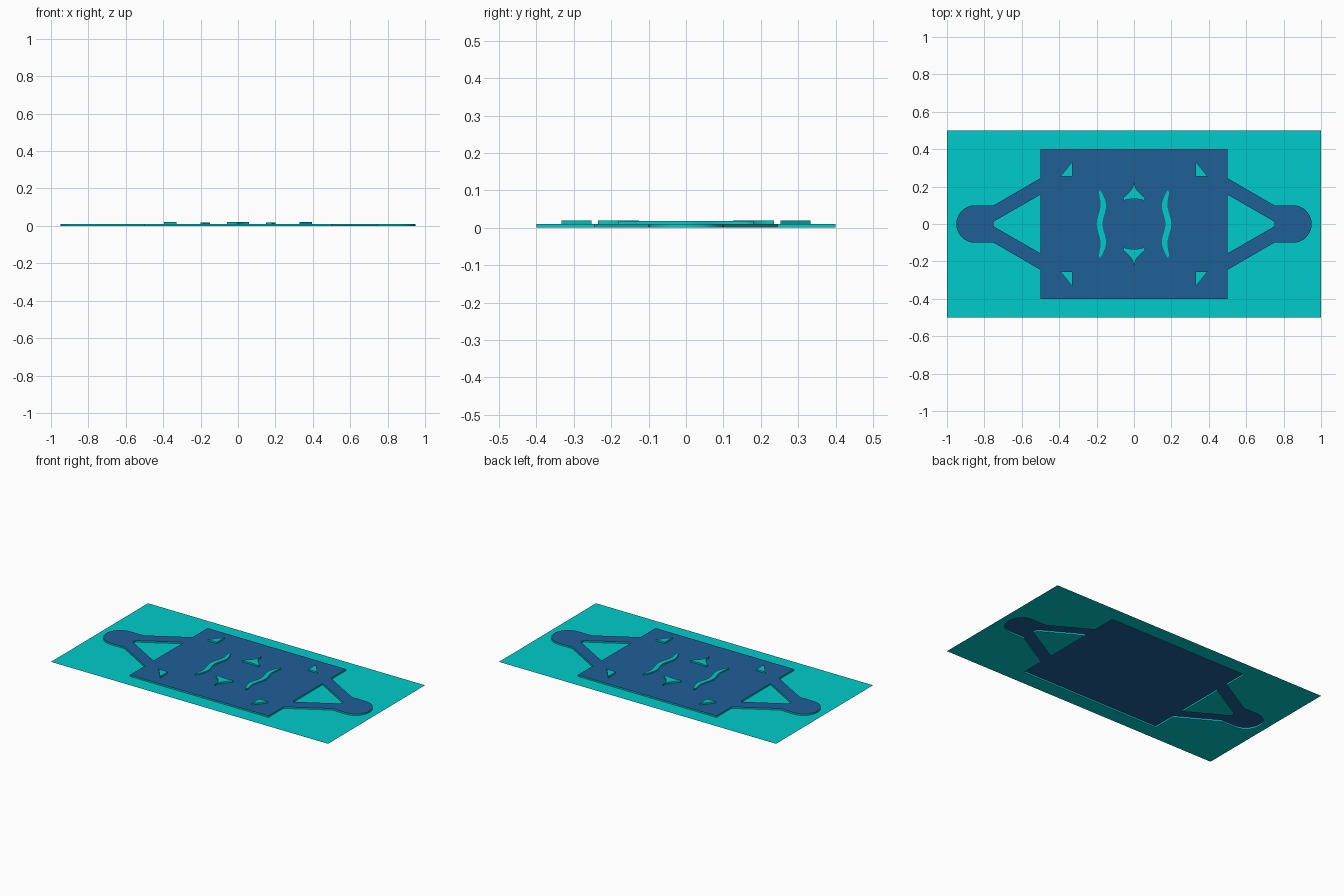
import bpy, bmesh, math

if "Cube" in bpy.data.objects:
    bpy.data.objects.remove(bpy.data.objects["Cube"])

PLATE_Z = 0.01


def material(name, color):
    m = bpy.data.materials.new(name)
    m.diffuse_color = color
    m.use_nodes = True
    m.node_tree.nodes["Principled BSDF"].inputs["Base Color"].default_value = m.diffuse_color
    return m


CYAN = material("cyan", (0.0, 0.60, 0.60, 1))
BLUE = material("blue", (0.013, 0.115, 0.31, 1))


def ccw(pts):
    area = sum(a[0] * b[1] - b[0] * a[1] for a, b in zip(pts, pts[1:] + pts[:1]))
    return pts if area > 0 else pts[::-1]


def flip(pts, sx, sy):
    return [(x * sx, y * sy) for x, y in pts]


def finish(bm, name, mat):
    me = bpy.data.meshes.new(name)
    bm.to_mesh(me)
    bm.free()
    me.materials.append(mat)
    ob = bpy.data.objects.new(name, me)
    bpy.context.collection.objects.link(ob)
    return ob


def fill(bm, loops, z):
    """Flat, upward-facing area bounded by the first loop, others are holes."""
    edges = []
    for pts in loops:
        vs = [bm.verts.new((x, y, z)) for x, y in pts]
        edges += [bm.edges.new((a, b)) for a, b in zip(vs, vs[1:] + vs[:1])]
    res = bmesh.ops.triangle_fill(bm, edges=edges, use_beauty=True, use_dissolve=False)
    for f in res["geom"]:
        if isinstance(f, bmesh.types.BMFace):
            f.normal_update()
            if f.normal.z < 0:
                f.normal_flip()


def walls(bm, pts, z0, z1):
    """Vertical band; a counter-clockwise loop faces outward."""
    lo = [bm.verts.new((x, y, z0)) for x, y in pts]
    hi = [bm.verts.new((x, y, z1)) for x, y in pts]
    for i in range(len(pts)):
        j = (i + 1) % len(pts)
        bm.faces.new((lo[i], lo[j], hi[j], hi[i]))


def raised(name, pts, z1):
    bm = bmesh.new()
    pts = ccw(pts)
    fill(bm, [pts], z1)
    walls(bm, pts, PLATE_Z, z1)
    return finish(bm, name, CYAN)


# plate outline: central rectangle, sloped arms, rounded ends
N = 24
cap = [(0.85 + 0.1 * math.cos(a), 0.1 * math.sin(a))
       for a in (-math.pi / 2 + math.pi * i / N for i in range(N + 1))]
right = [(0.5, -0.4), (0.5, -0.245), (0.75, -0.1)] + cap + \
        [(0.75, 0.1), (0.5, 0.245), (0.5, 0.4)]
outline = right + [(-x, -y) for x, y in right]
hole = ccw([(0.5, -0.157), (0.75, -0.013), (0.75, 0.013), (0.5, 0.157)])
holes = [hole, ccw(flip(hole, -1, 1))]

# base sheet with the plate cut out, window islands and step walls
bm = bmesh.new()
fill(bm, [[(-1, -0.5), (1, -0.5), (1, 0.5), (-1, 0.5)], outline], 0)
walls(bm, outline, 0, PLATE_Z)
for h in holes:
    fill(bm, [h], 0)
    walls(bm, h[::-1], 0, PLATE_Z)
finish(bm, "base_sheet", CYAN)

# raised blue plate top; windows touch its inner rectangle only along x = +-0.5
bm = bmesh.new()
fill(bm, [outline] + holes, PLATE_Z)
finish(bm, "plate_top", BLUE)

# corner triangles
tri = [(0.33, 0.253), (0.395, 0.253), (0.33, 0.333)]
for sx in (1, -1):
    for sy in (1, -1):
        raised("corner_triangle", flip(tri, sx, sy), 0.02)

# centre spikes with concave sides
half = []
for i in range(9):
    t = i / 8
    half.append((0.06 * t ** 1.7, 0.235 - 0.095 * t ** 0.75))
base = [(0.055, 0.125), (0.03, 0.132), (0.0, 0.134)]
side = half[1:] + base[:2]
spike = [half[0]] + side + [base[2]] + [(-x, y) for x, y in reversed(side)]
for sy in (1, -1):
    raised("centre_spike", flip(spike, 1, sy), 0.02)

# wavy bars, tapered at the ends
M = 28
outer, inner = [], []
for i in range(M + 1):
    y = -0.18 + 0.36 * i / M
    mid = 0.174 + 0.010 * math.cos(2 * math.pi * y / 0.2)
    w = 0.0145 * (1 - (abs(y) / 0.18) ** 4) ** 0.6 + 0.001
    outer.append((mid + w, y))
    inner.append((mid - w, y))
bar = outer + inner[::-1]
for sx in (1, -1):
    raised("wavy_bar", flip(bar, sx, 1), 0.018)
